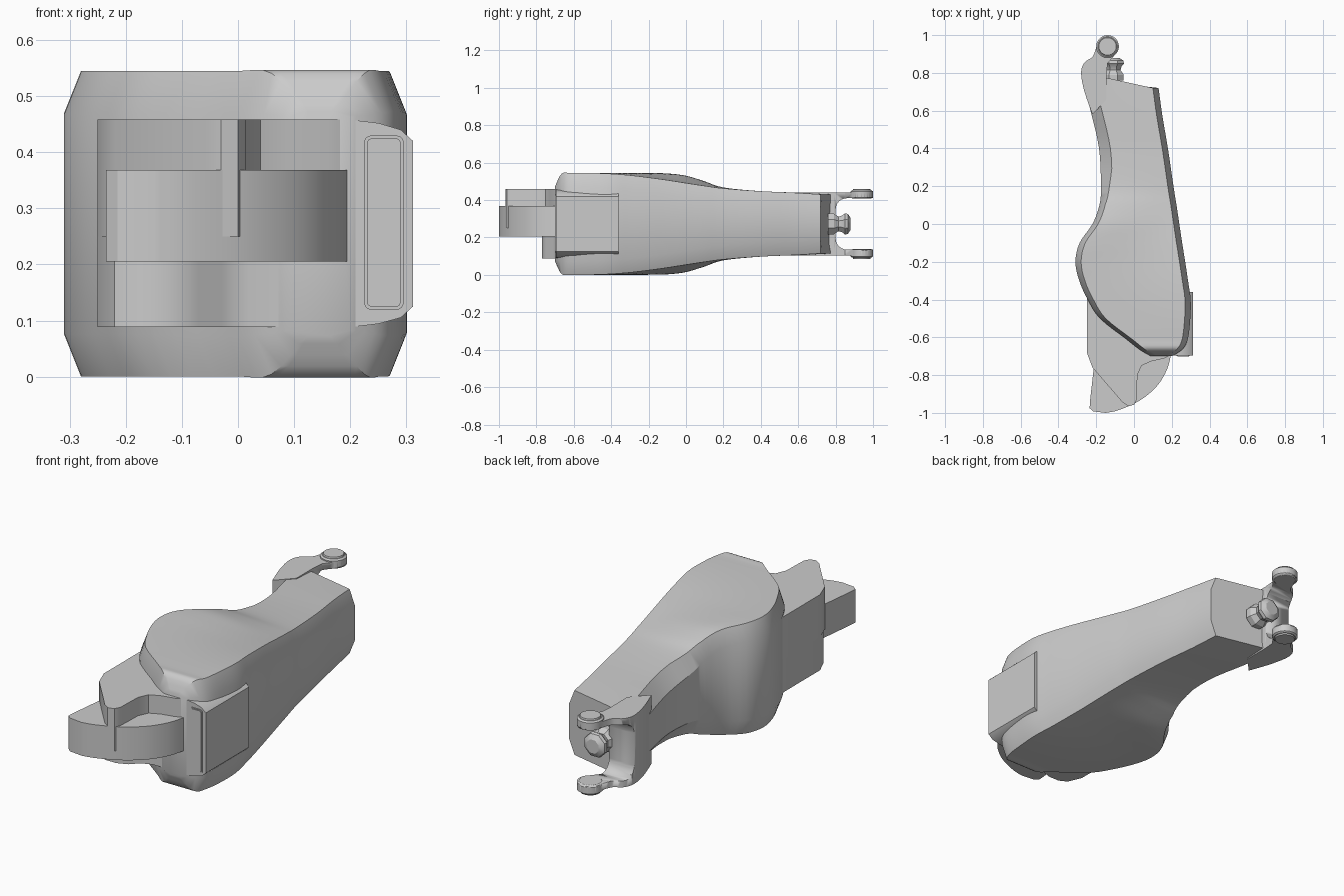
import bpy, bmesh, math
from mathutils import Vector, Matrix

cube = bpy.data.objects.get("Cube")
if cube:
    bpy.data.objects.remove(cube, do_unlink=True)

MID = 0.2725   # height of the mirror plane


def finish(name, bm, angle=30):
    bmesh.ops.recalc_face_normals(bm, faces=bm.faces)
    mesh = bpy.data.meshes.new(name)
    bm.to_mesh(mesh)
    bm.free()
    ob = bpy.data.objects.new(name, mesh)
    bpy.context.collection.objects.link(ob)
    bpy.ops.object.select_all(action='DESELECT')
    ob.select_set(True)
    bpy.context.view_layer.objects.active = ob
    bpy.ops.object.shade_smooth_by_angle(angle=math.radians(angle))
    return ob


def prism(name, pts, lo, hi, place=lambda a, b, c: (a, b, c)):
    """Extrude a flat outline from lo to hi; place() maps it into space."""
    bm = bmesh.new()
    face = bm.faces.new([bm.verts.new(place(a, b, lo)) for a, b in pts])
    move = Vector(place(0, 0, hi)) - Vector(place(0, 0, lo))
    ext = bmesh.ops.extrude_face_region(bm, geom=[face], use_keep_orig=True)
    new = [g for g in ext['geom'] if isinstance(g, bmesh.types.BMVert)]
    bmesh.ops.translate(bm, verts=new, vec=move)
    return finish(name, bm)


def rounded(cx, cy, w, h, r, steps=6):
    pts = []
    for k, (sx, sy) in enumerate([(1, 1), (-1, 1), (-1, -1), (1, -1)]):
        for i in range(steps + 1):
            a = math.pi / 2 * (k + i / steps)
            pts.append((cx + sx * (w / 2 - r) + r * math.cos(a),
                        cy + sy * (h / 2 - r) + r * math.sin(a)))
    return pts


def spline(keys, steps=4):
    """Catmull-Rom smoothing through rows of numbers."""
    rows = [Vector(k) for k in keys]
    out = []
    for i in range(len(rows) - 1):
        p0, p1 = rows[max(i - 1, 0)], rows[i]
        p2, p3 = rows[i + 1], rows[min(i + 2, len(rows) - 1)]
        for s in range(steps):
            t = s / steps
            out.append(0.5 * (2 * p1 + (p2 - p0) * t
                              + (2 * p0 - 5 * p1 + 4 * p2 - p3) * t * t
                              + (3 * p1 - p0 - 3 * p2 + p3) * t ** 3))
    return out + [rows[-1]]


# Main shell: y, left x, right x, half height at left and right, chamfer drop
shell_keys = [
    (-.70, .09, .20, .20, .20, .01), (-.665, .03, .255, .268, .268, .07),
    (-.61, -.04, .285, .272, .272, .072), (-.5, -.18, .298, .272, .272, .075),
    (-.4, -.245, .30, .272, .268, .075), (-.3, -.29, .286, .272, .26, .075),
    (-.2, -.31, .271, .272, .248, .075), (-.1, -.288, .255, .270, .234, .075),
    (0, -.22, .24, .258, .218, .075), (.1, -.183, .225, .228, .203, .075),
    (.2, -.175, .209, .195, .19, .075), (.4, -.185, .18, .175, .175, .075),
    (.6, -.23, .15, .167, .167, .075), (.79, -.278, .13, .158, .158, .075)]
bm = bmesh.new()
COLS = 10
rings = []
for y, xl, xr, hl, hr, drop in spline(shell_keys):
    slant = .07 * max(0, (y - .3) / .49) ** 2
    inset = .03 + (.03 if y > .1 else 0) * min(1, (y - .1) / .2)
    top = [(xl, y, hl - drop)]
    for i in range(COLS + 1):
        u = i / COLS
        x = (xl + inset) * (1 - u) + (xr - .03) * u
        f = (x - xl) / (xr - xl)
        f = f * f * (3 - 2 * f)
        top.append((x, y - slant * u, hl + (hr - hl) * f))
    top.append((xr, y - slant, hr - drop))
    ring = top + [(x, yy, -z) for x, yy, z in reversed(top)]
    rings.append([bm.verts.new((x, yy, MID + z)) for x, yy, z in ring])
for a, b in zip(rings, rings[1:]):
    for i in range(len(a)):
        j = (i + 1) % len(a)
        bm.faces.new((a[i], a[j], b[j], b[i]))
bm.faces.new(rings[0])
bm.faces.new(rings[-1])
finish("main_shell", bm, 28)

# Front core blocks: a deep upper step and a shallow lower step
upper = [(.2, -.3), (-.25, -.3), (-.25, -.68), (-.22, -.76), (-.06, -.945),
         (-.03, -.965), (0, -.957), (.014, -.93), (.018, -.8), (.04, -.75),
         (.09, -.727), (.16, -.712), (.2, -.69)]
lower = [(.2, -.3), (-.25, -.3), (-.25, -.68), (-.22, -.75), (-.18, -.77),
         (-.12, -.77), (-.07, -.75), (-.03, -.71), (.02, -.69), (.2, -.69)]
prism("upper_front_block", upper, .25, .458)
prism("lower_front_block", lower, .088, .25)

# Cheek block with rounded outer corners, and its face panel
cheek = [(.14, .088), (.2, .088), (.25, .094), (.29, .105), (.312, .125),
         (.312, .42), (.29, .44), (.25, .452), (.2, .458), (.14, .458)]
along_y = lambda a, b, c: (a, c, b)
prism("cheek_block", cheek, -.695, -.36, along_y)
prism("cheek_panel_rim", rounded(.26, MID + .002, .07, .31, .012), -.698, -.69, along_y)
prism("cheek_panel", rounded(.26, MID + .002, .06, .30, .009), -.701, -.69, along_y)

# Curved front blade
arc = spline([(-.15, -1), (-.08, -.985), (.03, -.935), (.12, -.86),
              (.175, -.77), (.198, -.68)])
prism("front_blade", [(.198, -.6), (-.2, -.6), (-.215, -.78), (-.232, -.93),
                      (-.235, -.975), (-.215, -.992)] + [tuple(p) for p in arc],
      .205, .368)

# Rear fork: one curved strap, slotted to leave two arms
PIN = (-.14, .94)
outer = spline([(-.22, .58), (-.262, .7), (-.28, .8), (-.262, .855),
                (-.22, .885), (-.2, .935)])
eye = [(PIN[0] + .06 * math.cos(a), PIN[1] + .06 * math.sin(a))
       for a in [math.pi - i * math.pi * 1.3 / 14 for i in range(1, 15)]]
fork = prism("rear_fork", [tuple(p) for p in outer] + eye
             + [(-.14, .85), (-.145, .79), (-.145, .66)],
             MID - .168, MID + .168)
cutter = prism("fork_cutter", rounded(1.0, MID, .4, .275, .06), -.5, .2,
               lambda a, b, c: (c, a, b))
cutter.hide_render = True
cut = fork.modifiers.new("slot", 'BOOLEAN')
cut.operation = 'DIFFERENCE'
cut.solver = 'EXACT'
cut.object = cutter
bpy.context.view_layer.objects.active = fork
bpy.ops.object.modifier_apply(modifier=cut.name)
bpy.data.objects.remove(cutter, do_unlink=True)


# Turned parts: profile of (radius, height) rings around an axis
def turned(name, profile, matrix, sides):
    bm = bmesh.new()
    loops = [[bm.verts.new(matrix @ Vector((r * math.cos(t), r * math.sin(t), h)))
              for t in [2 * math.pi * (i + .5) / sides for i in range(sides)]]
             for r, h in profile]
    for a, b in zip(loops, loops[1:]):
        for i in range(sides):
            j = (i + 1) % sides
            bm.faces.new((a[i], a[j], b[j], b[i]))
    bm.faces.new(loops[0])
    bm.faces.new(loops[-1])
    finish(name, bm)


for side, label in ((1, "upper"), (-1, "lower")):
    spot = Matrix.Translation((*PIN, MID)) @ Matrix.Diagonal((1, 1, side, 1))
    turned(label + "_fork_pin", [(.05, .135), (.06, .142), (.06, .174),
                                 (.052, .18), (.048, .18), (.046, .187)], spot, 32)

# Socket knob between the fork arms
knob = Matrix.Translation((-.11, .76, MID)) @ Matrix.Rotation(-math.pi / 2, 4, 'X')
turned("socket_knob", [(.06, 0), (.06, .03), (.042, .055), (.048, .075),
                       (.062, .09), (.058, .105), (.035, .12)], knob, 8)
